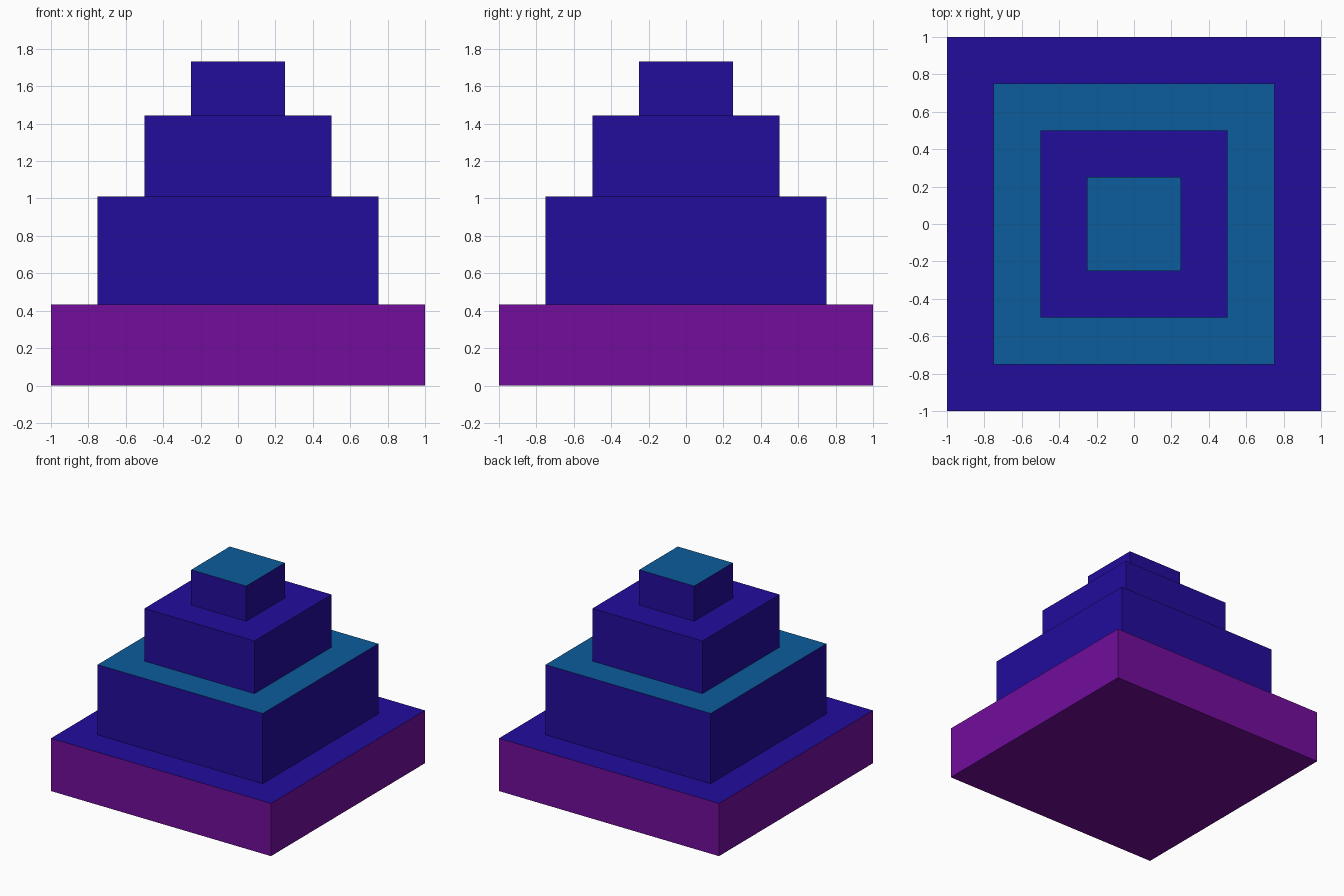
import bpy
import bmesh

if "Cube" in bpy.data.objects:
    bpy.data.objects.remove(bpy.data.objects["Cube"])


def srgb(r, g, b):
    def lin(c):
        c /= 255
        return c / 12.92 if c <= 0.04045 else ((c + 0.055) / 1.055) ** 2.4
    return (lin(r), lin(g), lin(b), 1.0)


def material(name, rgb):
    mat = bpy.data.materials.new(name)
    mat.diffuse_color = srgb(*rgb)
    mat.use_nodes = True
    mat.node_tree.nodes["Principled BSDF"].inputs["Base Color"].default_value = mat.diffuse_color
    return mat


purple = material("purple", (114, 13, 156))
indigo = material("indigo", (34, 12, 156))
teal = material("teal", (12, 93, 156))


def tier(name, half, z0, z1, side_mat, top_mat):
    """Square block whose upward face takes the second material."""
    bm = bmesh.new()
    bmesh.ops.create_cube(bm, size=1)
    for v in bm.verts:
        v.co = (v.co.x * 2 * half, v.co.y * 2 * half, z1 if v.co.z > 0 else z0)
    bm.normal_update()
    for f in bm.faces:
        f.material_index = 1 if f.normal.z > 0.5 else 0
    mesh = bpy.data.meshes.new(name)
    bm.to_mesh(mesh)
    bm.free()
    mesh.materials.append(side_mat)
    mesh.materials.append(top_mat)
    obj = bpy.data.objects.new(name, mesh)
    bpy.context.collection.objects.link(obj)


# Four stacked tiers, each a quarter unit narrower per side
tier("base_tier", 1.00, 0.000, 0.433, purple, indigo)
tier("lower_tier", 0.75, 0.433, 1.010, indigo, teal)
tier("upper_tier", 0.50, 1.010, 1.443, indigo, indigo)
tier("top_tier", 0.25, 1.443, 1.732, indigo, teal)
